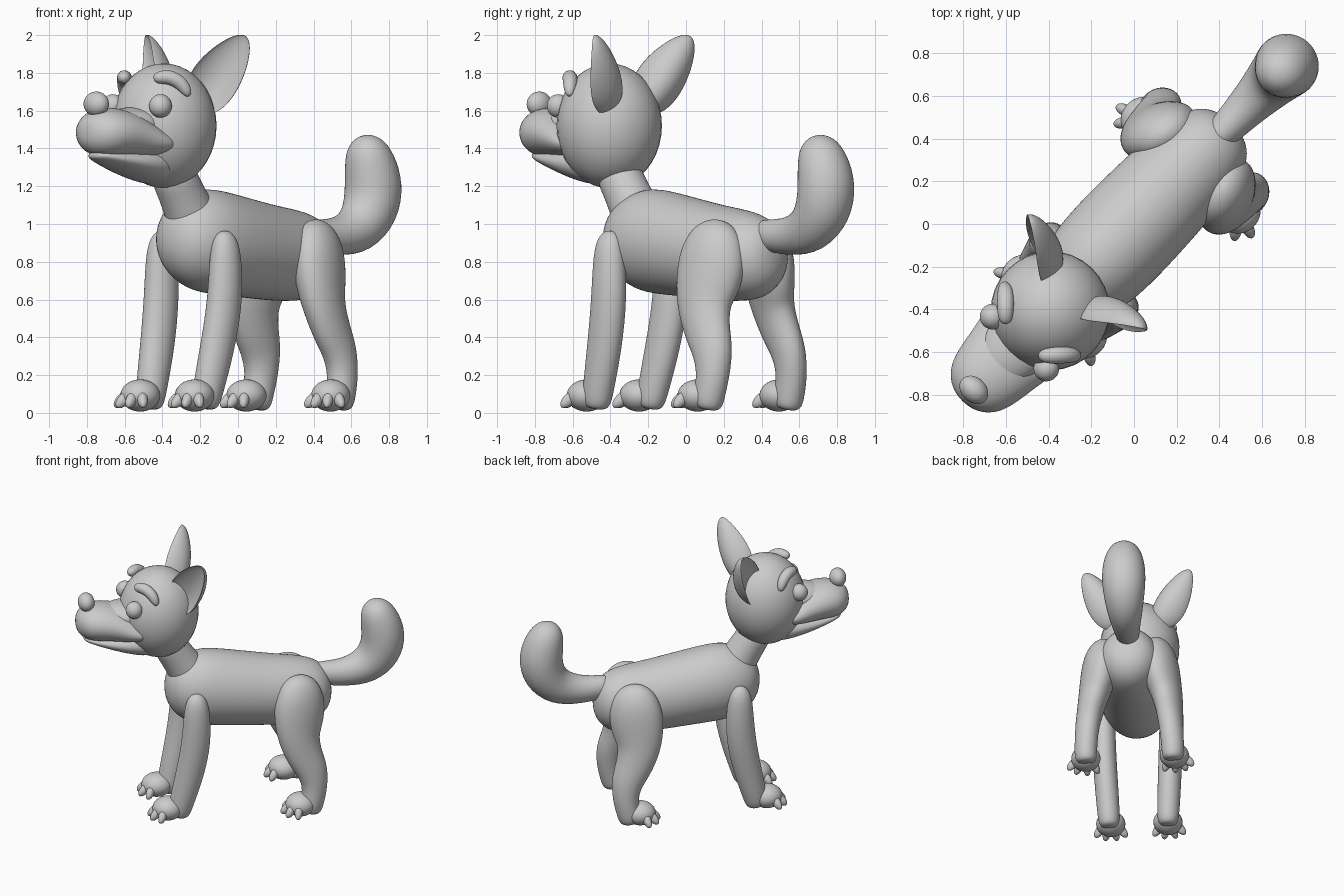
import bpy, bmesh, math
from mathutils import Vector, Matrix

HEADING = math.radians(-44)   # parts are built facing -y, then turned about z


def finish(name, bm, mirror=False, subsurf=0):
    bmesh.ops.recalc_face_normals(bm, faces=bm.faces)
    me = bpy.data.meshes.new(name)
    bm.to_mesh(me)
    bm.free()
    for p in me.polygons:
        p.use_smooth = True
    ob = bpy.data.objects.new(name, me)
    bpy.context.collection.objects.link(ob)
    ob.rotation_euler.z = HEADING
    if mirror:
        ob.modifiers.new("mirror", 'MIRROR').use_mirror_merge = False
    if subsurf:
        s = ob.modifiers.new("smooth", 'SUBSURF')
        s.levels = s.render_levels = subsurf
    return ob


def loft(name, rows, mirror=False, spin=0.0, n=20):
    """Skin elliptical rings (x, y, z, side radius, other radius) along a path."""
    bm = bmesh.new()
    ref = Vector((math.cos(spin), math.sin(spin), 0))
    pts = [Vector(r[:3]) for r in rows]
    rings = []
    for i, r in enumerate(rows):
        t = (pts[min(i + 1, len(pts) - 1)] - pts[max(i - 1, 0)]).normalized()
        side = (ref - t * ref.dot(t)).normalized()
        other = t.cross(side)
        rings.append([bm.verts.new(pts[i] + side * r[3] * math.cos(k * math.tau / n)
                                   + other * r[4] * math.sin(k * math.tau / n)) for k in range(n)])
    for a, b in zip(rings, rings[1:]):
        for k in range(n):
            bm.faces.new((a[k], a[(k + 1) % n], b[(k + 1) % n], b[k]))
    bm.faces.new(rings[0])
    bm.faces.new(rings[-1])
    return finish(name, bm, mirror, 2)


def add_ball(bm, centre, radii, rot=None):
    m = Matrix.Translation(centre) @ (rot or Matrix()) @ Matrix.Diagonal((*radii, 1))
    return bmesh.ops.create_uvsphere(bm, u_segments=32, v_segments=20, radius=1, matrix=m)


def ball(name, centre, radii, mirror=False):
    bm = bmesh.new()
    add_ball(bm, centre, radii)
    return finish(name, bm, mirror)


def paw(name, x, y, splay):
    """Rounded foot with four toes fanned around the front."""
    bm = bmesh.new()
    turn = Matrix.Rotation(splay, 4, 'Z')
    c = Vector((x, y, 0))
    add_ball(bm, c + Vector((0, 0, .092)), (.102, .108, .085), turn)
    for deg in (-54, -18, 18, 54):
        r = turn @ Matrix.Rotation(math.radians(deg), 4, 'Z')
        add_ball(bm, c + r @ Vector((0, -.092, .073)), (.028, .062, .032),
                 r @ Matrix.Rotation(math.radians(42), 4, 'X'))
    return finish(name, bm, True)


# torso and neck
loft("body", [(0, -.52, .92, .03, .04), (0, -.50, .92, .11, .12), (0, -.44, .92, .195, .21),
              (0, -.30, .92, .245, .28), (0, -.15, .90, .255, .278), (0, 0, .88, .255, .268),
              (0, .25, .845, .245, .255), (0, .45, .83, .225, .245), (0, .57, .815, .19, .21),
              (0, .64, .81, .12, .13), (0, .66, .81, .03, .04)])
loft("neck", [(0, -.53, 1.32, .13, .12), (0, -.455, 1.2, .122, .12),
              (0, -.385, 1.09, .13, .132), (0, -.35, 1.03, .135, .14), (0, -.34, 1.01, .1, .1)])

# tail
loft("tail", [(0, .52, .95, .06, .07), (0, .6, .94, .08, .085), (0, .75, .93, .095, .1),
              (0, .91, .96, .125, .135), (0, 1.015, 1.07, .15, .16), (0, 1.04, 1.21, .157, .16),
              (0, 1.0, 1.35, .135, .135), (0, .965, 1.43, .098, .095), (0, .955, 1.468, .03, .03)])

# legs and paws
loft("front_leg", [(.225, -.34, .965, .015, .02), (.23, -.34, .94, .05, .06),
                   (.235, -.338, .86, .08, .092), (.235, -.338, .6, .085, .105),
                   (.222, -.385, .35, .083, .102), (.21, -.44, .14, .08, .088),
                   (.205, -.46, .05, .074, .08), (.205, -.465, .02, .045, .05)], True)
paw("front_paw", .2, -.538, .05)
loft("hind_leg", [(.18, .395, 1.025, .02, .03), (.185, .395, .99, .08, .115),
                  (.20, .40, .9, .118, .172), (.215, .397, .78, .127, .196),
                  (.24, .385, .65, .115, .178), (.265, .385, .55, .1, .148),
                  (.28, .43, .42, .092, .128), (.29, .48, .32, .086, .112),
                  (.30, .49, .2, .08, .09), (.305, .468, .1, .08, .085),
                  (.305, .455, .04, .075, .08), (.305, .45, .018, .045, .05)], True, spin=.3)
paw("hind_paw", .31, .385, .3)

# head, muzzle, jaw and nose
ball("head", (0, -.565, 1.52), (.278, .28, .33))
loft("muzzle", [(0, -1.155, 1.475, .03, .03), (0, -1.135, 1.475, .10, .085),
                (0, -1.07, 1.482, .165, .13), (0, -.97, 1.487, .19, .137),
                (0, -.86, 1.465, .205, .125), (0, -.77, 1.435, .225, .098),
                (0, -.69, 1.42, .225, .07), (0, -.6, 1.42, .15, .05)])
loft("muzzle_bridge", [(0, -1.0, 1.53, .05, .04), (0, -.92, 1.525, .13, .085),
                       (0, -.82, 1.525, .16, .095), (0, -.7, 1.53, .16, .1)])
loft("lower_jaw", [(0, -1.1, 1.365, .03, .014), (0, -1.07, 1.362, .08, .028),
                   (0, -.95, 1.342, .13, .05), (0, -.8, 1.325, .17, .085),
                   (0, -.65, 1.31, .17, .11), (0, -.55, 1.31, .12, .09)])
ball("nose", (0, -1.08, 1.635), (.075, .058, .066))

# eyes and eyebrows
ball("eye", (.175, -.772, 1.625), (.06, .06, .062), True)
loft("eyebrow", [(.105, -.75, 1.765, .015, .015), (.122, -.742, 1.775, .036, .036),
                 (.165, -.695, 1.782, .043, .043), (.208, -.65, 1.748, .041, .041),
                 (.234, -.63, 1.70, .03, .03), (.24, -.625, 1.675, .012, .012)], True, n=12)

# ears: a tapered leaf whose front half is pushed in to form a cup
bm = bmesh.new()
base, tip = Vector((.125, -.45, 1.60)), Vector((.37, -.325, 1.995))
up = (tip - base).normalized()
face = Vector((.5, -.86, 0))
face = (face - up * face.dot(up)).normalized()
wide = up.cross(face)
half = (tip - base).length / 2
for v in add_ball(bm, (0, 0, 0), (1, 1, 1))["verts"]:
    x, y, z = v.co
    taper = 1 - .25 * z
    depth = .10 * y if y < 0 else -.035 * y
    depth += .035 * (x * taper) ** 2
    v.co = (base + tip) / 2 + wide * (.128 * x * taper) + face * depth * taper + up * (z * half)
finish("ear", bm, True, 1)
